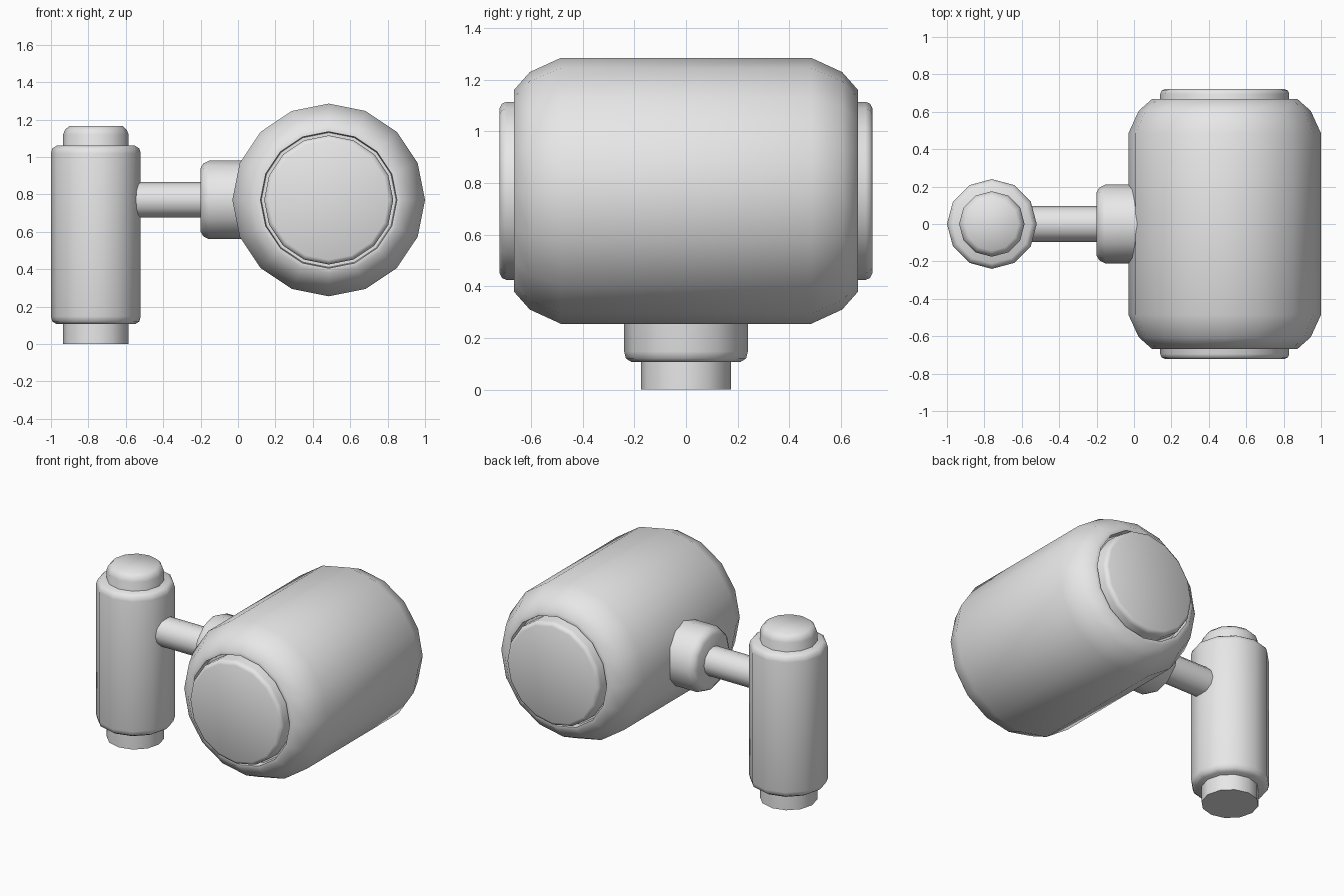
import bpy, bmesh, math
from mathutils import Matrix

cube = bpy.data.objects.get("Cube")
if cube:
    bpy.data.objects.remove(cube, do_unlink=True)

grey = bpy.data.materials.new("plain grey")
grey.use_nodes = True
COLOUR = (0.8, 0.8, 0.8, 1)
grey.diffuse_color = COLOUR
grey.node_tree.nodes["Principled BSDF"].inputs["Base Color"].default_value = COLOUR

TURN = {
    "X": Matrix.Rotation(math.pi / 2, 4, "Y"),
    "Y": Matrix.Rotation(-math.pi / 2, 4, "X"),
    "Z": Matrix.Identity(4),
}


def lathe(name, profile, sides, axis, centre):
    """Spin (radius, height) points about an axis and cap both ends."""
    bm = bmesh.new()
    rings = []
    for r, h in profile:
        angles = [2 * math.pi * i / sides for i in range(sides)]
        rings.append([bm.verts.new((r * math.cos(a), r * math.sin(a), h)) for a in angles])
    for low, high in zip(rings, rings[1:]):
        for i in range(sides):
            j = (i + 1) % sides
            bm.faces.new((low[i], low[j], high[j], high[i]))
    bm.faces.new(rings[0][::-1])
    bm.faces.new(rings[-1])
    bmesh.ops.recalc_face_normals(bm, faces=bm.faces)
    bm.transform(Matrix.Translation(centre) @ TURN[axis])
    mesh = bpy.data.meshes.new(name)
    bm.to_mesh(mesh)
    bm.free()
    mesh.materials.append(grey)
    obj = bpy.data.objects.new(name, mesh)
    bpy.context.collection.objects.link(obj)
    bpy.ops.object.select_all(action="DESELECT")
    obj.select_set(True)
    bpy.context.view_layer.objects.active = obj
    bpy.ops.object.shade_smooth_by_angle(angle=math.radians(50))
    return obj


def mirrored(half):
    """Complete a profile given from the middle outwards."""
    return [(r, -h) for r, h in reversed(half)] + half


# Large horizontal drum with a recess in each end
drum_half = [(0.515, 0.485), (0.46, 0.605), (0.39, 0.667), (0.365, 0.667), (0.36, 0.62)]
lathe("large_drum", mirrored(drum_half), 16, "Y", (0.485, 0, 0.77))

# Round plug seen at both ends of the drum
plug_half = [(0.345, 0.695), (0.338, 0.713), (0.32, 0.722)]
lathe("drum_end_plugs", mirrored(plug_half), 16, "Y", (0.485, 0, 0.77))

# Collar and rod joining the two bodies
lathe("collar", [(0.17, -0.2), (0.195, -0.185), (0.21, -0.155), (0.21, 0.1)], 12, "X", (0, 0, 0.77))
lathe("connecting_rod", [(0.095, -0.62), (0.095, -0.15)], 12, "X", (0, 0, 0.77))

# Upright cylinder with a core showing above and below
body_half = [(0.24, 0.435), (0.233, 0.462), (0.21, 0.477)]
lathe("upright_cylinder", mirrored(body_half), 12, "Z", (-0.76, 0, 0.583))
lathe("upright_core", [(0.175, 0), (0.175, 1.12), (0.165, 1.145), (0.143, 1.165)],
      12, "Z", (-0.76, 0, 0))
